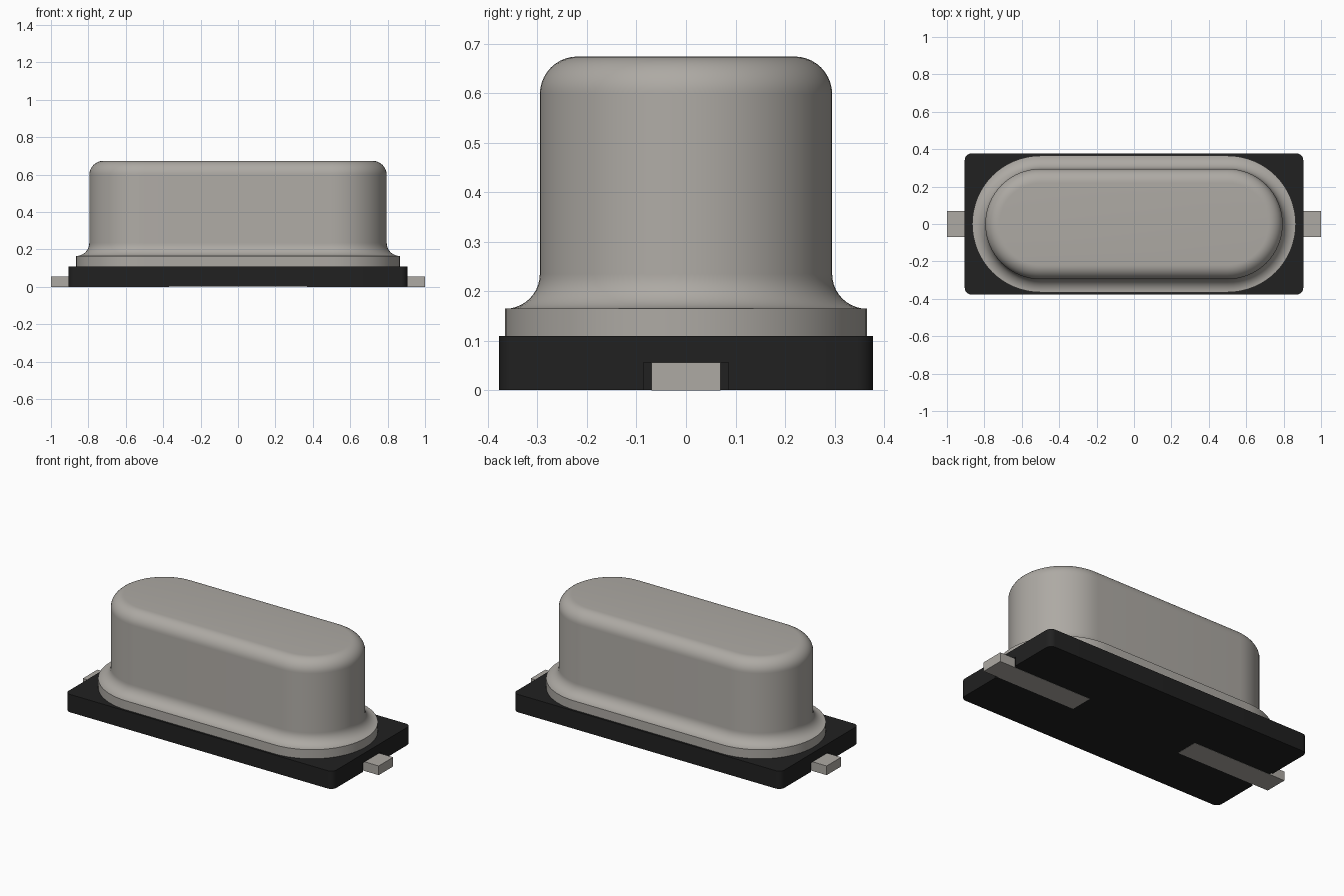
import bpy, bmesh
from math import sin, cos, pi, radians

cube = bpy.data.objects.get("Cube")
if cube:
    bpy.data.objects.remove(cube, do_unlink=True)


def make_material(name, colour, metallic=0.0):
    mat = bpy.data.materials.new(name)
    mat.use_nodes = True
    mat.diffuse_color = (*colour, 1)
    mat.node_tree.nodes["Principled BSDF"].inputs["Base Color"].default_value = (*colour, 1)
    return mat


metal = make_material("warm grey metal", (0.42, 0.40, 0.37))
plastic = make_material("black plastic", (0.015, 0.015, 0.015))


def finish(name, bm, mat, smooth=True):
    bmesh.ops.recalc_face_normals(bm, faces=bm.faces)
    mesh = bpy.data.meshes.new(name)
    bm.to_mesh(mesh)
    bm.free()
    mesh.materials.append(mat)
    obj = bpy.data.objects.new(name, mesh)
    bpy.context.collection.objects.link(obj)
    if smooth:
        bpy.ops.object.select_all(action='DESELECT')
        obj.select_set(True)
        bpy.context.view_layer.objects.active = obj
        bpy.ops.object.shade_smooth_by_angle(angle=radians(30))
    return obj


def loft(outlines):
    """Skin a stack of (points, z) outlines and cap both ends."""
    bm = bmesh.new()
    rings = [[bm.verts.new((x, y, z)) for x, y in pts] for pts, z in outlines]
    n = len(rings[0])
    for low, high in zip(rings, rings[1:]):
        for i in range(n):
            j = (i + 1) % n
            bm.faces.new((low[i], low[j], high[j], high[i]))
    bm.faces.new(rings[0][::-1])
    bm.faces.new(rings[-1])
    return bm


def rounded_outline(half_x, half_y, radius, steps):
    pts = []
    for k, (sx, sy) in enumerate(((1, 1), (-1, 1), (-1, -1), (1, -1))):
        for i in range(steps + 1):
            a = (k + i / steps) * pi / 2
            pts.append((sx * (half_x - radius) + radius * cos(a),
                        sy * (half_y - radius) + radius * sin(a)))
    return pts


def stadium(radius, straight=0.5, steps=32):
    pts = []
    for side in (1, -1):
        for i in range(steps + 1):
            a = -pi / 2 + pi * i / steps
            pts.append((side * (straight + radius * cos(a)), side * radius * sin(a)))
    return pts


# Metal can: flange, concave foot fillet, wall and rounded top edge
wall, flange, flange_top, top = 0.295, 0.365, 0.165, 0.674
foot, crown, arc = flange - wall, 0.076, 10
profile = [(flange, 0.1)]
for i in range(arc + 1):
    a = pi / 2 * i / arc
    profile.append((flange - foot * sin(a), flange_top + foot * (1 - cos(a))))
for i in range(arc + 1):
    a = pi / 2 * i / arc
    profile.append((wall - crown * (1 - cos(a)), top - crown * (1 - sin(a))))
finish("metal_can", loft([(stadium(r), z) for r, z in profile]), metal)

# Plastic base with rounded corners and a shallow notch at each end
base_outline = rounded_outline(0.905, 0.377, 0.035, 6)
base = finish("plastic_base", loft([(base_outline, 0.001), (base_outline, 0.11)]), plastic)


def box(name, low, high, mat):
    bm = bmesh.new()
    bmesh.ops.create_cube(bm, size=1)
    for v in bm.verts:
        v.co = [(h if c > 0 else l) for c, l, h in zip(v.co, low, high)]
    return finish(name, bm, mat, smooth=False)


# Leads run under the base and stick out at both ends
for side, label in ((1, "left"), (-1, "right")):
    x0, x1 = sorted((side * 0.37, side * 1.0))
    box(label + "_lead", (x0, -0.07, 0), (x1, 0.07, 0.056), metal)
    n0, n1 = sorted((side * 0.895, side * 0.95))
    cutter = box(label + "_notch_cutter", (n0, -0.086, -0.05), (n1, 0.086, 0.056), plastic)
    cutter.hide_render = True
    cutter.hide_viewport = True
    cutter.display_type = 'WIRE'
    cut = base.modifiers.new(label + "_notch", 'BOOLEAN')
    cut.operation = 'DIFFERENCE'
    cut.solver = 'EXACT'
    cut.object = cutter
